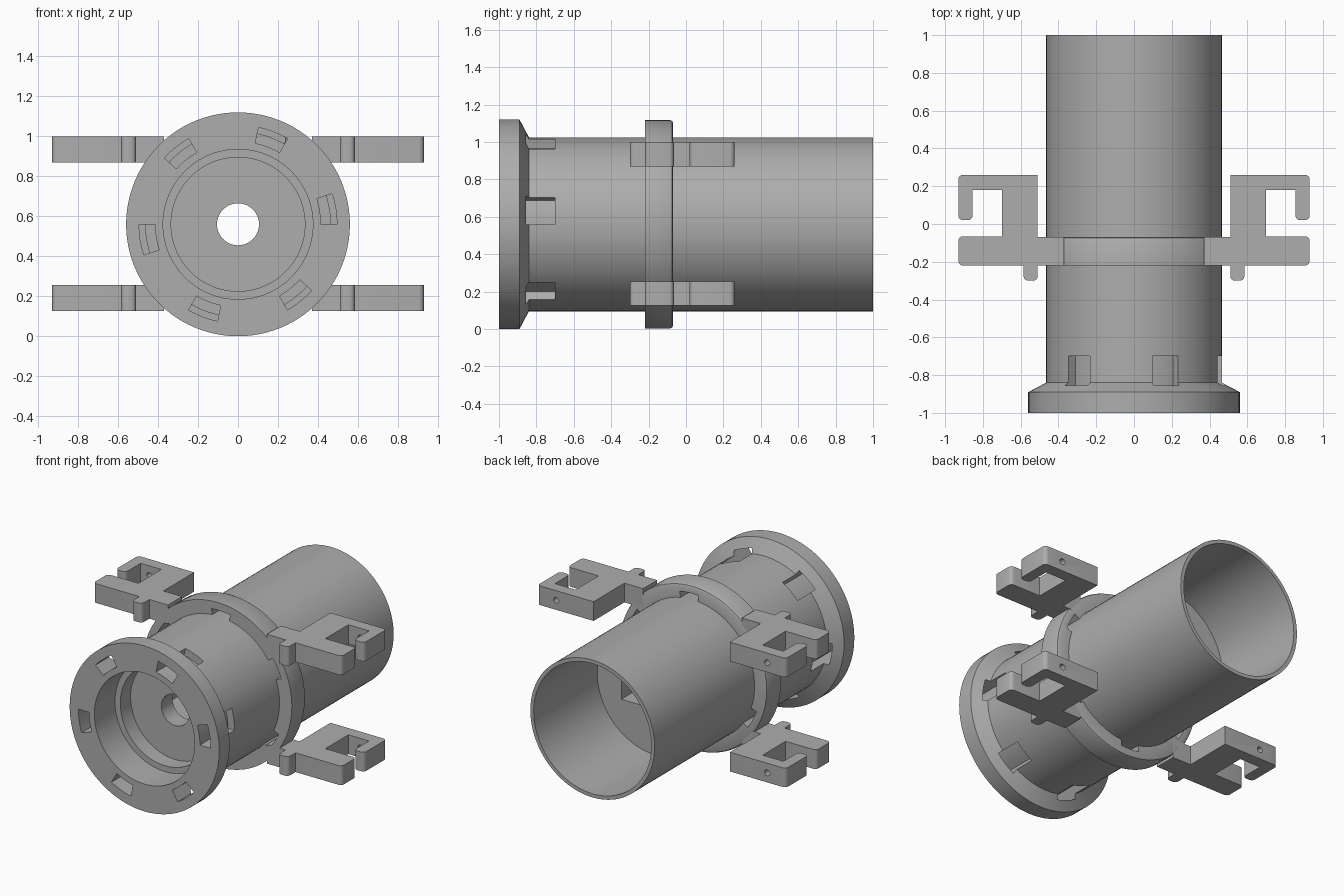
import bpy, bmesh, math
from mathutils import Vector

AXIS_Z = 0.56          # height of the tube axis, which runs along y
STEPS = 96

if "Cube" in bpy.data.objects:
    bpy.data.objects.remove(bpy.data.objects["Cube"])

grey = bpy.data.materials.new("plain_grey")
grey.use_nodes = True
grey.diffuse_color = (0.42, 0.42, 0.42, 1)
grey.node_tree.nodes["Principled BSDF"].inputs["Base Color"].default_value = (0.42, 0.42, 0.42, 1)


def finish(name, bm):
    bmesh.ops.recalc_face_normals(bm, faces=bm.faces)
    mesh = bpy.data.meshes.new(name)
    bm.to_mesh(mesh)
    bm.free()
    mesh.materials.append(grey)
    obj = bpy.data.objects.new(name, mesh)
    bpy.context.collection.objects.link(obj)
    return obj


def activate(obj):
    bpy.ops.object.select_all(action='DESELECT')
    obj.select_set(True)
    bpy.context.view_layer.objects.active = obj


def smooth(obj):
    activate(obj)
    bpy.ops.object.shade_smooth_by_angle(angle=math.radians(30))


def cut(obj, cutter):
    cutter.hide_render = True
    mod = obj.modifiers.new("cut", 'BOOLEAN')
    mod.operation, mod.solver, mod.object = 'DIFFERENCE', 'EXACT', cutter
    activate(obj)
    bpy.ops.object.modifier_apply(modifier=mod.name)
    bpy.data.objects.remove(cutter)


def lathe(name, profile):
    """Revolve a closed (radius, y) outline about the tube axis."""
    bm = bmesh.new()
    loops = []
    for i in range(STEPS):
        a = math.tau * i / STEPS
        loops.append([bm.verts.new((r * math.cos(a), y, AXIS_Z + r * math.sin(a)))
                      for r, y in profile])
    n = len(profile)
    for i in range(STEPS):
        p, q = loops[i], loops[(i + 1) % STEPS]
        for j in range(n):
            k = (j + 1) % n
            bm.faces.new((p[j], p[k], q[k], q[j]))
    return finish(name, bm)


def add_prism(bm, points, direction):
    """Add a closed outline extruded along a vector."""
    base = bm.faces.new([bm.verts.new(p) for p in points])
    ext = bmesh.ops.extrude_face_region(bm, geom=[base], use_keep_orig=True)
    moved = [g for g in ext["geom"] if isinstance(g, bmesh.types.BMVert)]
    bmesh.ops.translate(bm, verts=moved, vec=direction)


def sectors(name, r0, r1, y0, y1, centre, half):
    """Six curved slot cutters spaced around the axis."""
    bm = bmesh.new()
    for k in range(6):
        angles = [math.radians(centre + 60 * k + half * t / 4) for t in range(-4, 5)]
        rim = [(r1, a) for a in angles] + [(r0, a) for a in reversed(angles)]
        add_prism(bm, [(r * math.cos(a), y0, AXIS_Z + r * math.sin(a)) for r, a in rim],
                  Vector((0, y1 - y0, 0)))
    return finish(name, bm)


# Tube body with chamfered flange, stepped front bore and inner partition
body = lathe("tube_body", [
    (0.375, -1), (0.56, -1), (0.56, -0.89), (0.465, -0.84), (0.465, 1), (0.44, 1),
    (0.44, 0.32), (0.105, 0.32), (0.105, -0.67), (0.335, -0.67), (0.335, -0.78), (0.375, -0.78)])
cut(body, sectors("slot_cutter", 0.415, 0.495, -1.1, -0.7, 9, 9))

# Rectangular pocket in the back of the partition
bm = bmesh.new()
w, h = 0.26, 0.13
add_prism(bm, [(x, -0.55, AXIS_Z + z) for x, z in ((-w, -h), (w, -h), (w, h), (-w, h))],
          Vector((0, 1, 0)))
cut(body, finish("pocket_cutter", bm))
smooth(body)

# Clamp ring with rounded back edge and notches along its inside
ring = lathe("clamp_ring", [
    (0.458, -0.22), (0.557, -0.22), (0.557, -0.085), (0.552, -0.074), (0.541, -0.069), (0.458, -0.069)])
cut(ring, sectors("notch_cutter", 0.43, 0.505, -0.3, 0, 27, 8))
smooth(ring)

# Hooked arms: outline seen from above, extruded upward
OUTLINE = [(0.37, -0.22), (0.51, -0.22), (0.51, -0.3), (0.585, -0.3), (0.585, -0.22),
           (0.93, -0.22), (0.93, -0.065), (0.7, -0.065), (0.7, 0.18), (0.855, 0.18),
           (0.855, 0.02), (0.93, 0.02), (0.93, 0.26), (0.51, 0.26), (0.51, -0.069), (0.37, -0.069)]
ARM_H = 0.13


def arm(name, side, z):
    bm = bmesh.new()
    add_prism(bm, [(side * x, y, z) for x, y in OUTLINE], Vector((0, 0, ARM_H)))

    def rounded(e):
        a, b = (v.co for v in e.verts)
        tip = abs(a.x) > 0.92 or a.y < -0.25 or (abs(a.x) > 0.84 and a.y < 0.05)
        return abs(a.z - b.z) > 0.1 and tip
    bmesh.ops.bevel(bm, geom=[e for e in bm.edges if rounded(e)], offset=0.025,
                    segments=4, profile=0.5, affect='EDGES')
    obj = finish(name, bm)
    # Small screw hole through the hook
    bm = bmesh.new()
    ring_pts = [math.tau * i / 16 for i in range(16)]
    add_prism(bm, [(side * 0.79 + 0.02 * math.cos(a), 0.12, z + ARM_H / 2 + 0.02 * math.sin(a))
                   for a in ring_pts], Vector((0, 0.2, 0)))
    cut(obj, finish("screw_hole_cutter", bm))
    smooth(obj)


for side, side_name in ((1, "left"), (-1, "right")):
    for z, level in ((0.87, "upper"), (0.125, "lower")):
        arm(f"{level}_{side_name}_hook_arm", side, z)
